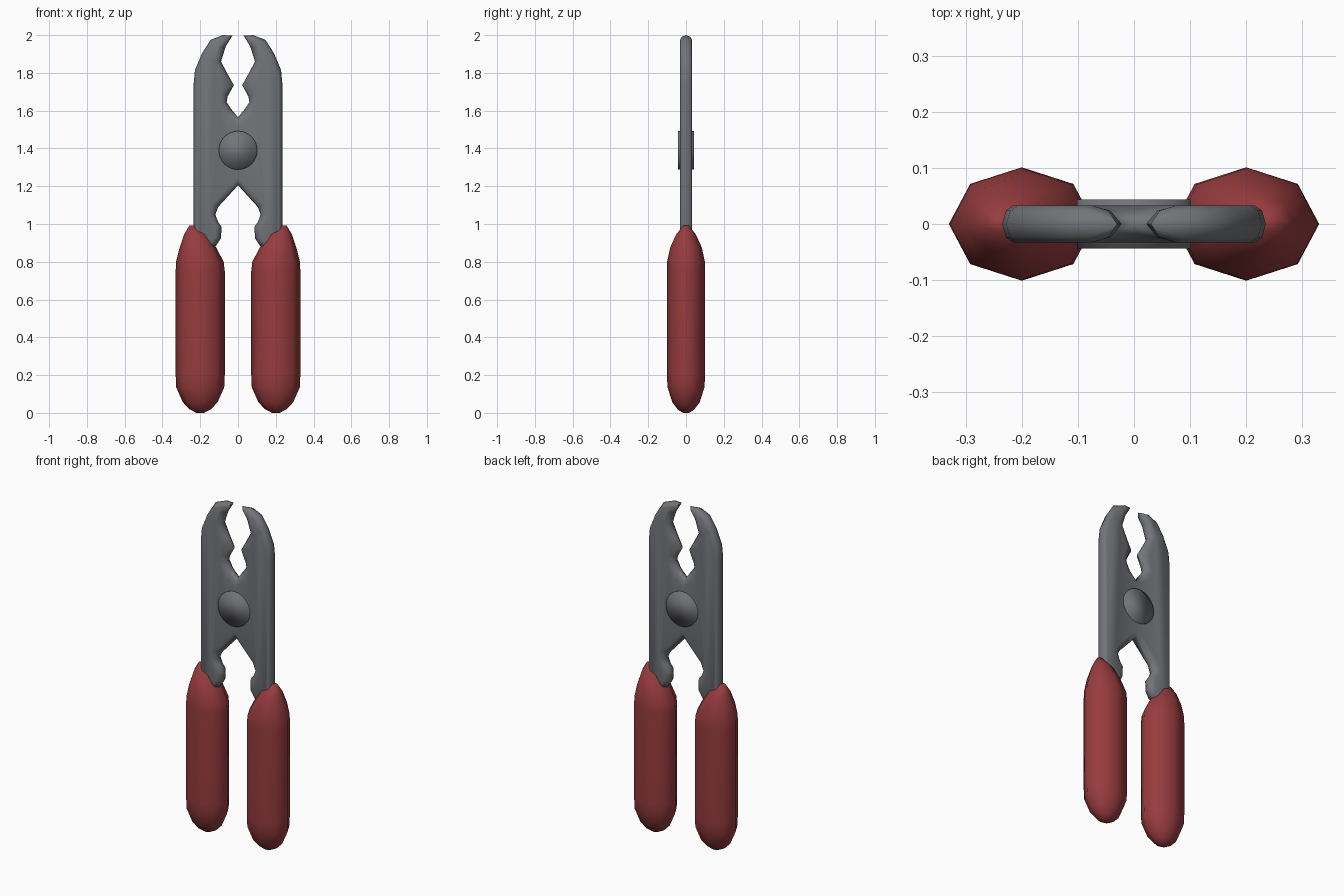
import bpy, bmesh, math
from mathutils import Matrix

if "Cube" in bpy.data.objects:
    bpy.data.objects.remove(bpy.data.objects["Cube"])


def material(name, rgb):
    m = bpy.data.materials.new(name)
    m.diffuse_color = (*rgb, 1)
    m.use_nodes = True
    m.node_tree.nodes["Principled BSDF"].inputs["Base Color"].default_value = m.diffuse_color
    return m


STEEL = material("steel grey", (0.17, 0.175, 0.19))
RED = material("grip red", (0.31, 0.045, 0.048))


def finish(bm, name, mat, mirror=False, angle=None):
    bmesh.ops.recalc_face_normals(bm, faces=bm.faces)
    for f in bm.faces:
        f.smooth = True
    me = bpy.data.meshes.new(name)
    bm.to_mesh(me)
    bm.free()
    me.materials.append(mat)
    ob = bpy.data.objects.new(name, me)
    bpy.context.collection.objects.link(ob)
    if mirror:
        mod = ob.modifiers.new("mirror", 'MIRROR')
        mod.use_axis[0] = True
        mod.merge_threshold = 0.0005
    if angle:
        bpy.ops.object.select_all(action='DESELECT')
        ob.select_set(True)
        bpy.context.view_layer.objects.active = ob
        bpy.ops.object.shade_smooth_by_angle(angle=math.radians(angle))
    return ob


# Steel jaws and arms: right half, outline at y = 0 and inset rim at full thickness
RIM = [  # x, z of the edge, then x, z of the inset flat
    (0, 1.565, 0, 1.51), (.037, 1.61, .07, 1.575), (.06, 1.645, .1, 1.645),
    (.055, 1.675, .09, 1.69), (.022, 1.735, .08, 1.735), (.053, 1.79, .1, 1.785),
    (.09, 1.86, .125, 1.86), (.065, 1.94, .1, 1.935), (.03, 1.997, .075, 1.968),
    (.08, 2.0, .09, 1.972), (.145, 1.975, .13, 1.948), (.19, 1.905, .172, 1.89),
    (.228, 1.815, .207, 1.805), (.235, 1.74, .215, 1.735), (.235, .98, .215, .98),
    (.225, .86, .205, .88), (.12, .88, .135, .9), (.09, .925, .12, .93),
    (.087, .985, .12, .99), (.105, 1.01, .14, 1.02), (.12, 1.05, .155, 1.05),
    (.105, 1.09, .137, 1.105), (0, 1.205, 0, 1.25)]
bm = bmesh.new()


def ring(t, y):
    return [bm.verts.new((a + (c - a) * t, y, b + (d - b) * t)) for a, b, c, d in RIM]


edge = ring(0, 0)
for s in (-1, 1):
    loops = [edge, ring(.35, s * .024), ring(1, s * .033)]
    for lo, hi in zip(loops, loops[1:]):
        for i in range(len(RIM) - 1):
            bm.faces.new((lo[i], lo[i + 1], hi[i + 1], hi[i]))
    bm.faces.new(loops[-1])
# keep the flat consistently outward on the open half
finish(bm, "plier_jaws", STEEL, mirror=True, angle=65)

# Pivot rivet
bm = bmesh.new()
bmesh.ops.create_cone(bm, cap_ends=True, segments=32, radius1=.102, radius2=.102, depth=.087,
                      matrix=Matrix.Translation((0, 0, 1.39)) @ Matrix.Rotation(math.pi / 2, 4, 'X'))
finish(bm, "pivot_rivet", STEEL)

# Octagonal grips leaning outward at the top: z, centre x, radius x, radius y
GRIP = [(.0, .2, .02, .016), (.018, .2, .055, .044), (.056, .2, .092, .072),
        (.135, .2, .127, .098), (.2, .2, .13, .101), (.75, .2, .13, .101),
        (.8, .202, .126, .1), (.875, .212, .097, .084), (.945, .223, .062, .052),
        (.992, .238, .02, .015)]
for side, label in ((-1, "left_grip"), (1, "right_grip")):
    bm = bmesh.new()
    rings = []
    for z, cx, rx, ry in GRIP:
        rings.append([bm.verts.new((side * cx + rx * math.cos(k * math.pi / 4),
                                    ry * math.sin(k * math.pi / 4), z)) for k in range(8)])
    for lo, hi in zip(rings, rings[1:]):
        for k in range(8):
            n = (k + 1) % 8
            bm.faces.new((lo[k], lo[n], hi[n], hi[k]))
    bm.faces.new(rings[0])
    bm.faces.new(rings[-1])
    finish(bm, label, RED)
